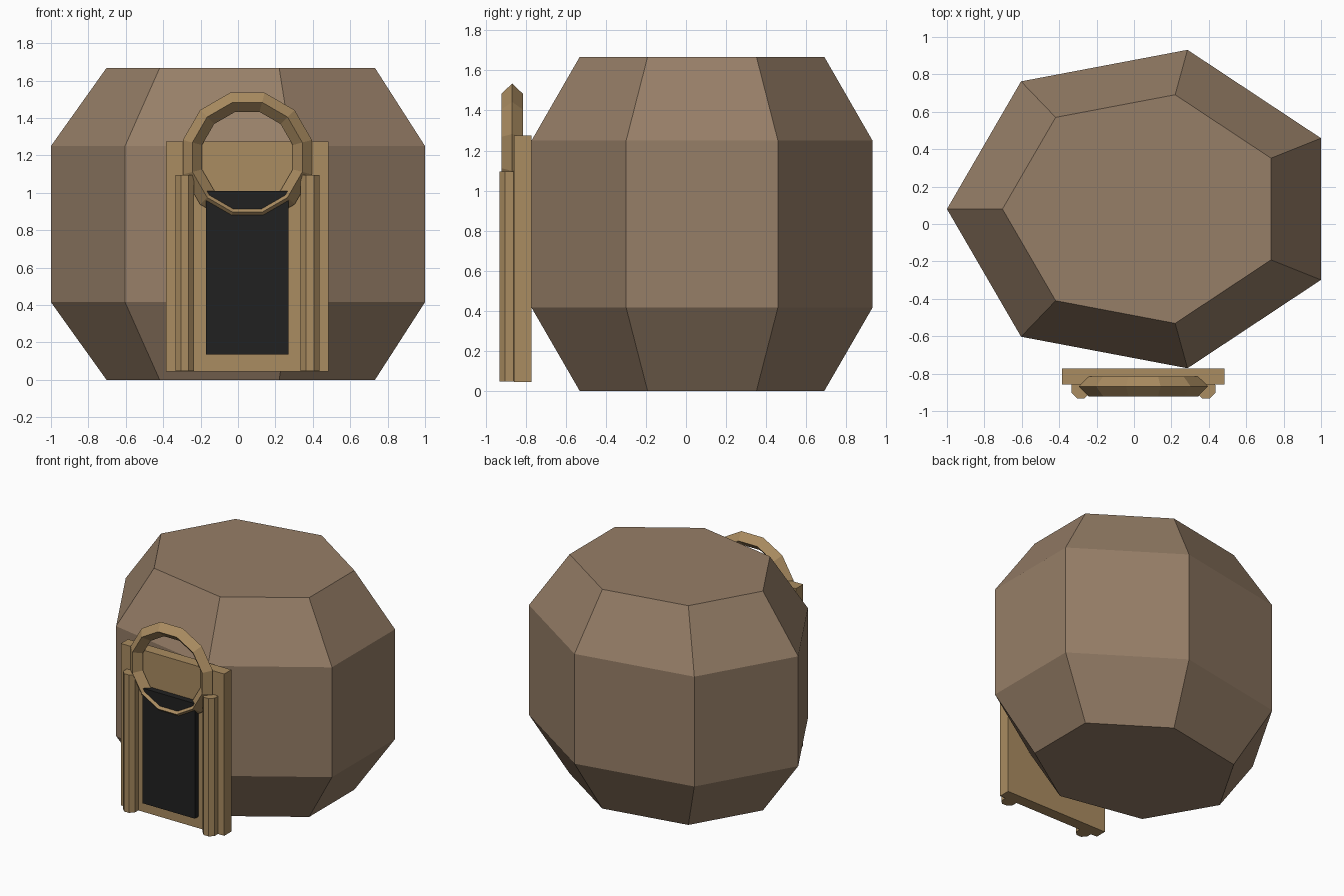
import bpy, bmesh
from math import sin, cos, pi

if "Cube" in bpy.data.objects:
    bpy.data.objects.remove(bpy.data.objects["Cube"], do_unlink=True)


def material(name, rgb):
    mat = bpy.data.materials.new(name)
    mat.use_nodes = True
    mat.diffuse_color = (*rgb, 1)
    mat.node_tree.nodes["Principled BSDF"].inputs["Base Color"].default_value = (*rgb, 1)
    return mat


clay = material("brown clay", (0.305, 0.209, 0.136))
wood = material("tan wood", (0.402, 0.262, 0.119))
dark = material("dark opening", (0.015, 0.015, 0.015))


def build(name, bm, mat):
    bmesh.ops.recalc_face_normals(bm, faces=bm.faces)
    mesh = bpy.data.meshes.new(name)
    bm.to_mesh(mesh)
    bm.free()
    mesh.materials.append(mat)
    obj = bpy.data.objects.new(name, mesh)
    bpy.context.collection.objects.link(obj)
    return obj


def box(name, low, high, mat):
    bm = bmesh.new()
    bmesh.ops.create_cube(bm, size=1)
    for v in bm.verts:
        v.co = [(a + b) / 2 + c * (b - a) for a, b, c in zip(low, high, v.co)]
    return build(name, bm, mat)


def lathe(name, sides, start, center, radii, levels, mat):
    """Stacked polygon rings, given as (height, scale), with flat caps."""
    bm = bmesh.new()
    rings = []
    for z, s in levels:
        angles = [start + 2 * pi * i / sides for i in range(sides)]
        rings.append([bm.verts.new((center[0] + radii[0] * s * cos(a),
                                    center[1] + radii[1] * s * sin(a), z)) for a in angles])
    for low, high in zip(rings, rings[1:]):
        for i in range(sides):
            j = (i + 1) % sides
            bm.faces.new((low[i], low[j], high[j], high[i]))
    bm.faces.new(rings[0])
    bm.faces.new(rings[-1])
    return build(name, bm, mat)


def ring(name, center, major, minor, sides, mat):
    """Upright ring with a diamond cross-section."""
    bm = bmesh.new()
    loops = []
    for i in range(sides):
        a = 2 * pi * (i + 0.5) / sides
        loop = []
        for k in range(4):
            r = major + minor * cos(k * pi / 2)
            y = minor * sin(k * pi / 2)
            loop.append(bm.verts.new((center[0] + r * cos(a), center[1] + y, center[2] + r * sin(a))))
        loops.append(loop)
    for i in range(sides):
        a, b = loops[i], loops[(i + 1) % sides]
        for k in range(4):
            m = (k + 1) % 4
            bm.faces.new((a[k], a[m], b[m], b[k]))
    return build(name, bm, mat)


MID = 0.05  # x of the doorway

# Seven-sided rounded hut
lathe("hut_body", 7, pi, (0.052, 0.08), (1.052, 0.873),
      [(0, 0.718), (0.415, 1), (1.25, 1), (1.667, 0.718)], clay)

# Doorway: backing panel, opening, side posts and arch ring
box("door_panel", (MID - 0.435, -0.858, 0.045), (MID + 0.435, -0.772, 1.275), wood)
box("door_opening", (MID - 0.22, -0.904, 0.135), (MID + 0.22, -0.84, 1.01), dark)
for side, x in (("left", MID + 0.335), ("right", MID - 0.335)):
    lathe(side + "_post", 8, pi / 8, (x, -0.882), (0.054, 0.054),
          [(0.047, 1), (1.095, 1)], wood)
ring("door_ring", (MID, -0.868, 1.19), 0.304, 0.053, 12, wood)
